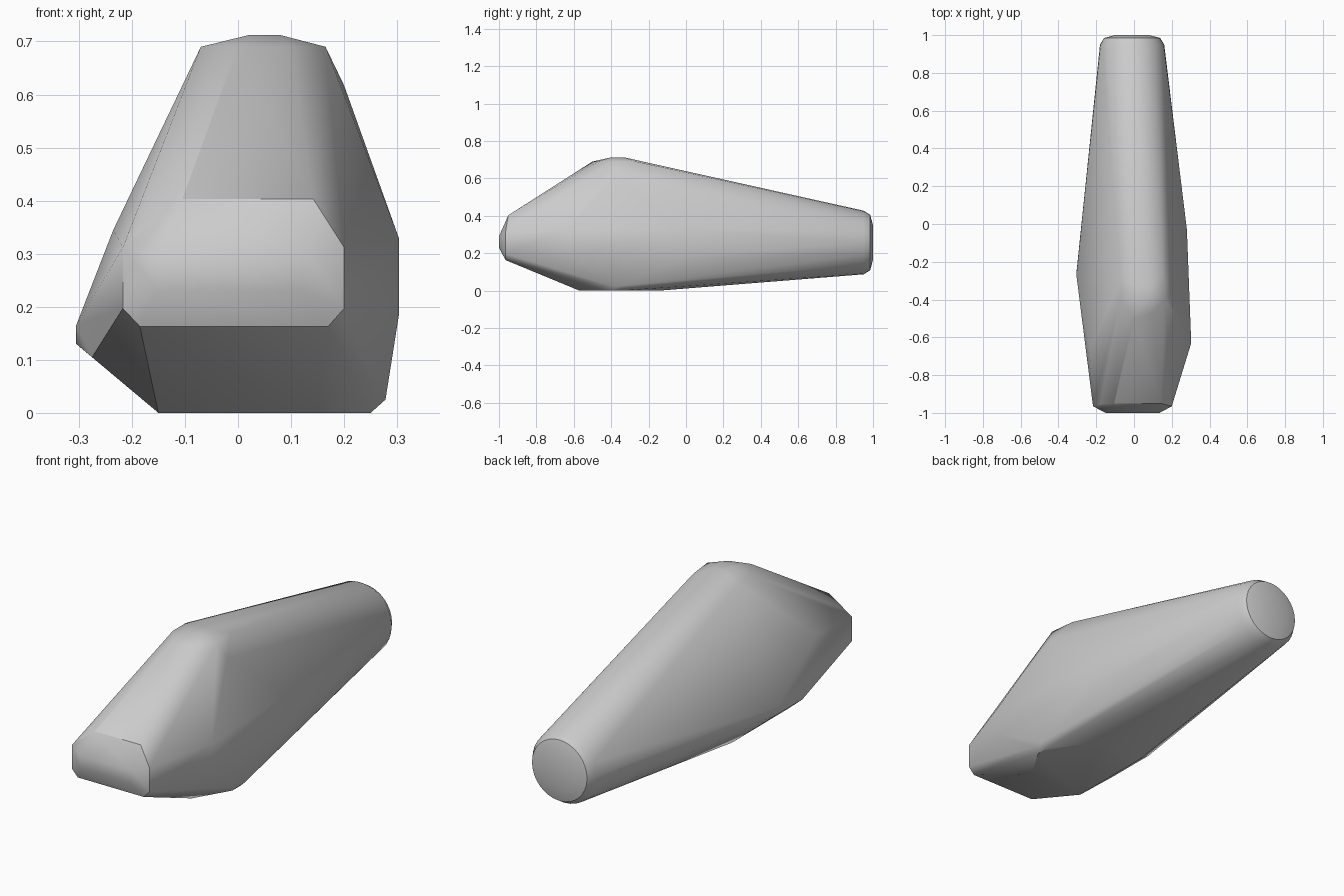
import bpy
import bmesh
from math import cos, sin, tau, radians

# Remove the default object
default_cube = bpy.data.objects.get("Cube")
if default_cube:
    bpy.data.objects.remove(default_cube, do_unlink=True)


def flat_material(name, color):
    material = bpy.data.materials.new(name)
    material.use_nodes = True
    material.diffuse_color = color
    shader = next(node for node in material.node_tree.nodes if node.type == 'BSDF_PRINCIPLED')
    shader.inputs["Base Color"].default_value = color
    shader.inputs["Roughness"].default_value = 0.6
    return material


def ring(center_x, center_z, y, radius, sides=32):
    """Circle of points facing along the body."""
    return [(center_x + radius * cos(tau * step / sides), y,
             center_z + radius * sin(tau * step / sides)) for step in range(sides)]


def outline(y, corners):
    """Upright outline of (x, z) corners at one depth."""
    return [(x, y, z) for x, z in corners]


def level(z, corners):
    """Flat outline of (x, y) corners at one height."""
    return [(x, y, z) for x, y in corners]


def build_hull(name, points, material):
    """Wrap a tight convex skin around the control sections."""
    mesh = bpy.data.meshes.new(name)
    bm = bmesh.new()
    for point in points:
        bm.verts.new(point)
    result = bmesh.ops.convex_hull(bm, input=bm.verts[:])
    spare = set(result["geom_interior"]) | set(result["geom_unused"])
    loose = [item for item in spare if isinstance(item, bmesh.types.BMVert)]
    bmesh.ops.delete(bm, geom=loose, context='VERTS')
    bmesh.ops.dissolve_limit(bm, angle_limit=radians(1), verts=bm.verts[:], edges=bm.edges[:])
    bmesh.ops.recalc_face_normals(bm, faces=bm.faces[:])
    bm.to_mesh(mesh)
    bm.free()
    mesh.materials.append(material)
    body = bpy.data.objects.new(name, mesh)
    bpy.context.collection.objects.link(body)
    return body


sections = []

# Round tail with a softly domed end
for depth, radius in ((0.95, 0.17), (0.985, 0.148), (1, 0.09)):
    sections += ring(-0.01, 0.257, depth, radius)

# Blunt nose: outer rim, upper lip and raised centre
sections += outline(-0.965, [(-0.217, 0.197), (-0.217, 0.312), (0.2, 0.312),
                             (0.2, 0.197), (0.17, 0.163), (-0.185, 0.163)])
sections += outline(-0.958, [(-0.18, 0.345), (0.17, 0.345)])
sections += outline(-0.95, [(-0.105, 0.403), (0.142, 0.403)])
sections += outline(-1, [(-0.15, 0.23), (0.12, 0.23), (0.135, 0.29), (-0.15, 0.29)])

# Crown on top, with its rounded shoulder
sections += level(0.712, [(0.02, -0.4), (0.08, -0.4), (0.08, -0.33), (0.02, -0.33)])
sections += level(0.69, [(-0.07, -0.4), (-0.07, -0.3), (0.15, -0.27),
                         (0.165, -0.4), (0.1, -0.47), (0, -0.5)])
sections += level(0.617, [(0.2, -0.37)])

# Left flank
for height in (0.33, 0.183):
    sections += level(height, [(0.303, -0.63), (0.28, -0.03)])
sections += level(0.025, [(0.278, -0.4), (0.278, -0.35)])

# Right flank
sections += level(0.345, [(-0.235, -0.67)])
sections += level(0.165, [(-0.305, -0.27)])
sections += level(0.13, [(-0.305, -0.26)])
sections += level(0.105, [(-0.275, -0.5)])

# Flat underside
sections += level(0, [(-0.15, -0.57), (0.15, -0.57), (0.25, -0.4),
                      (0.25, -0.34), (0.1, -0.14), (-0.15, -0.14)])

stone_grey = flat_material("stone grey", (0.6, 0.6, 0.6, 1))
body = build_hull("tapered_body", sections, stone_grey)

# Soft shading that keeps the nose and tail rims crisp
for other in bpy.context.selected_objects:
    other.select_set(False)
body.select_set(True)
bpy.context.view_layer.objects.active = body
bpy.ops.object.shade_smooth_by_angle(angle=radians(32))
